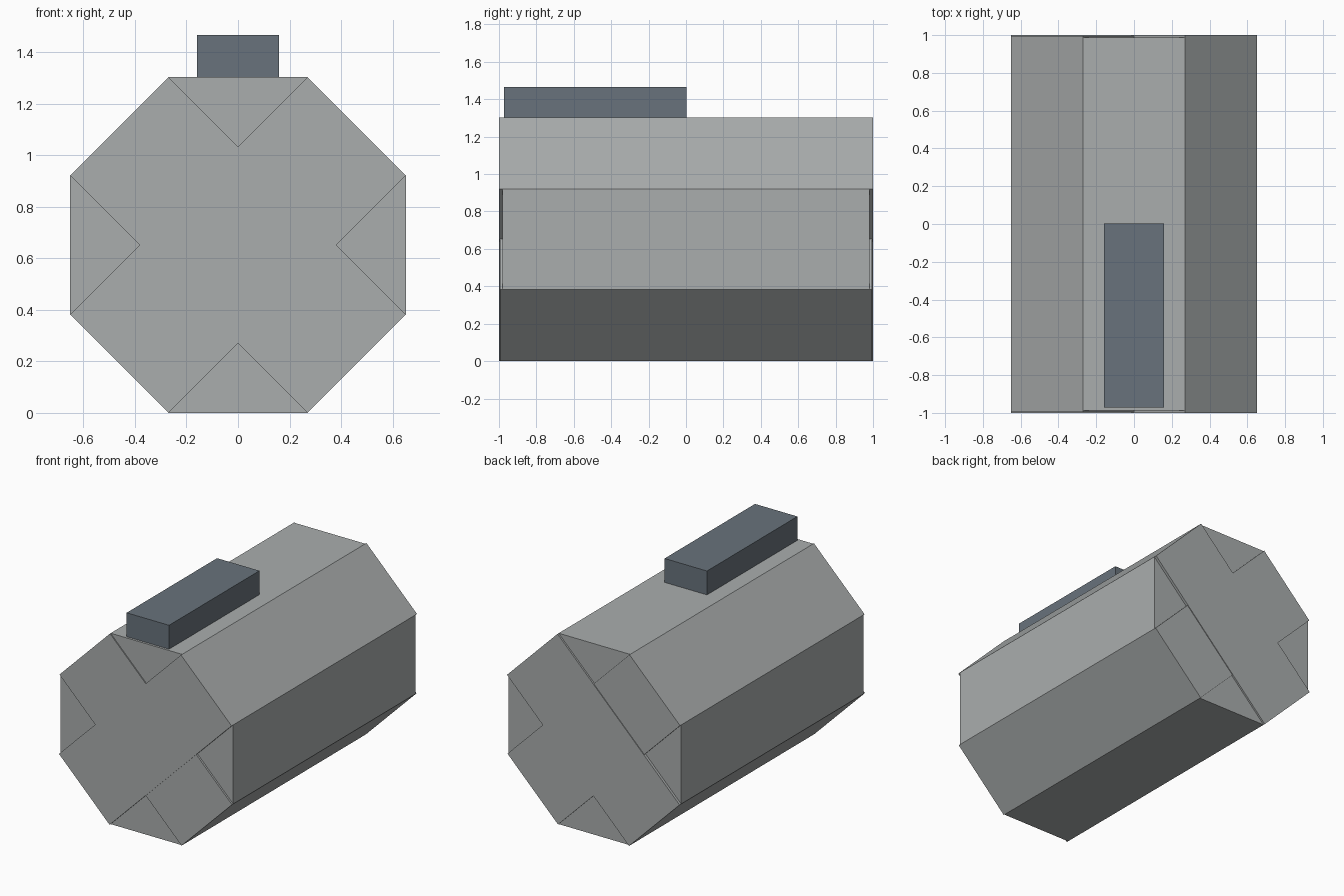
import bpy
import math
from mathutils import Matrix

cube = bpy.data.objects.get("Cube")
if cube:
    bpy.data.objects.remove(cube, do_unlink=True)


def material(name, rgb):
    mat = bpy.data.materials.new(name)
    mat.use_nodes = True
    mat.diffuse_color = (*rgb, 1)
    mat.node_tree.nodes["Principled BSDF"].inputs["Base Color"].default_value = (*rgb, 1)
    return mat


def box(name, size, centre, mat, roll=0):
    """Box of a given size, rolled about the y axis."""
    bpy.ops.mesh.primitive_cube_add(size=1)
    obj = bpy.context.object
    obj.name = name
    obj.data.transform(Matrix.Rotation(math.radians(roll), 4, 'Y') @ Matrix.Diagonal((*size, 1)))
    obj.location = centre
    obj.data.materials.append(mat)
    return obj


grey = material("light grey", (0.40, 0.42, 0.42))
slate = material("slate blue grey", (0.14, 0.17, 0.20))

# Octagonal body: four crossed slabs, each ending at a slightly different depth
WIDTH = 1.303
SIDE = WIDTH * math.tan(math.pi / 8)
slabs = [
    ("body_slab_horizontal", 0, 1.964),
    ("body_slab_vertical", 90, 1.976),
    ("body_slab_falling", 45, 1.99),
    ("body_slab_rising", -45, 2.0),
]
for name, roll, depth in slabs:
    box(name, (WIDTH, depth, SIDE), (0, 0, WIDTH / 2), grey, roll)

# Raised block on the front half of the top
box("top_block", (0.32, 0.975, 0.163), (0, -0.485, WIDTH + 0.0815), slate)
